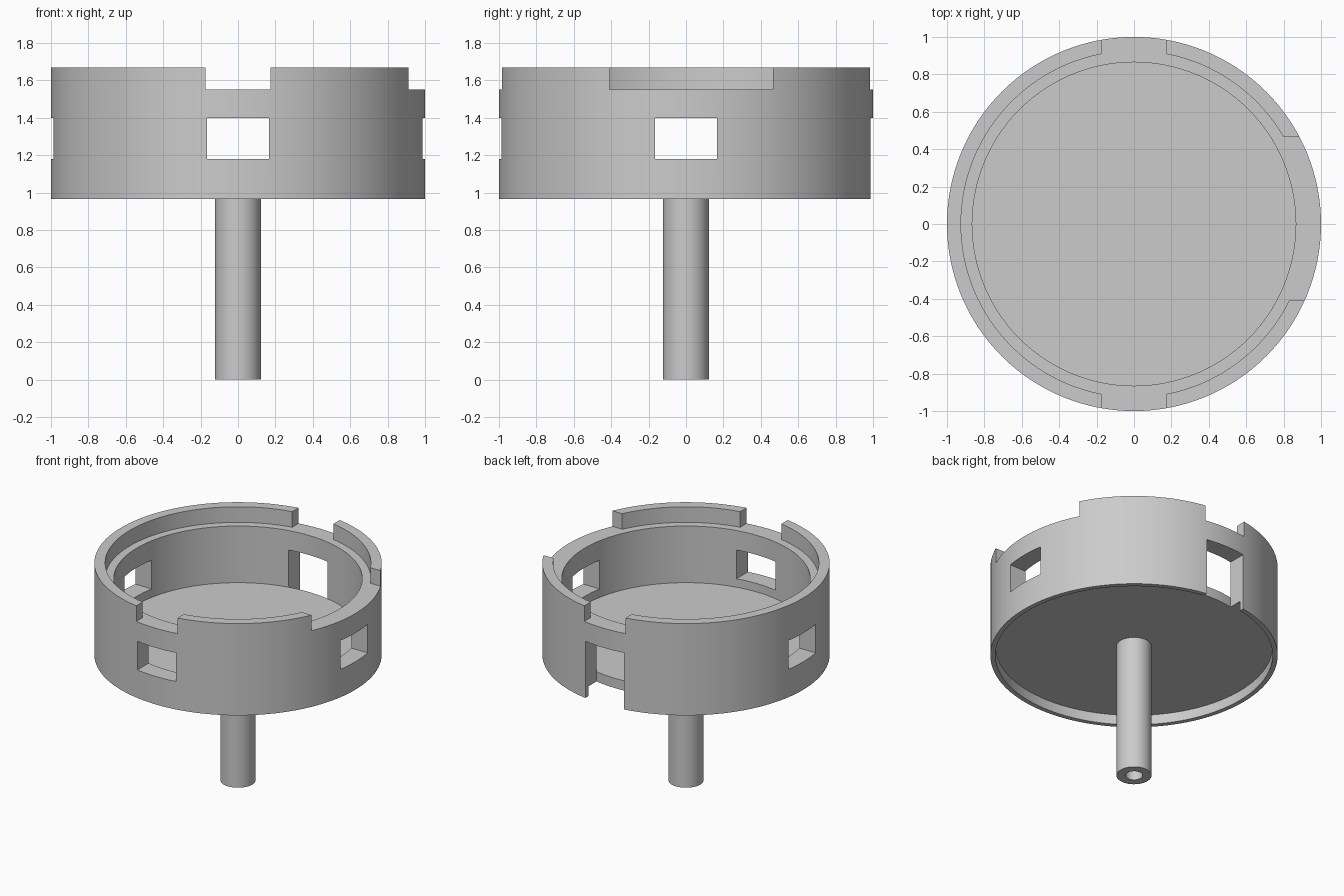
import bpy, bmesh, math

if "Cube" in bpy.data.objects:
    bpy.data.objects.remove(bpy.data.objects["Cube"])

SEGS = 128


def new_object(name, bm):
    bmesh.ops.recalc_face_normals(bm, faces=bm.faces)
    mesh = bpy.data.meshes.new(name)
    bm.to_mesh(mesh)
    bm.free()
    obj = bpy.data.objects.new(name, mesh)
    bpy.context.collection.objects.link(obj)
    return obj


def lathe(name, profile, segs=SEGS):
    """Revolve a closed (radius, z) profile around z; no point may lie on the axis."""
    bm = bmesh.new()
    rings = []
    for i in range(segs):
        a = 2 * math.pi * i / segs
        rings.append([bm.verts.new((r * math.cos(a), r * math.sin(a), z)) for r, z in profile])
    n = len(profile)
    for i in range(segs):
        a, b = rings[i], rings[(i + 1) % segs]
        for j in range(n):
            k = (j + 1) % n
            bm.faces.new((a[j], b[j], b[k], a[k]))
    return new_object(name, bm)


def box(name, lo, hi):
    bm = bmesh.new()
    bmesh.ops.create_cube(bm, size=1)
    for v in bm.verts:
        v.co = [hi[i] if v.co[i] > 0 else lo[i] for i in range(3)]
    return new_object(name, bm)


def activate(obj):
    bpy.ops.object.select_all(action='DESELECT')
    obj.select_set(True)
    bpy.context.view_layer.objects.active = obj


def cut(obj, lo, hi):
    cutter = box("cutter", lo, hi)
    cutter.hide_render = True
    mod = obj.modifiers.new("cut", 'BOOLEAN')
    mod.operation, mod.solver, mod.object = 'DIFFERENCE', 'EXACT', cutter
    activate(obj)
    bpy.ops.object.modifier_apply(modifier=mod.name)
    bpy.data.objects.remove(cutter)


# Cup wall with a stepped lip on top and a thin skirt below
wall = lathe("cup_wall", [(1, 0.965), (1, 1.67), (0.925, 1.67), (0.925, 1.55),
                          (0.865, 1.55), (0.865, 1.04), (0.965, 1.04), (0.965, 0.965)])

# Gaps in the lip: front and back, then the wide one on the right
cut(wall, (-0.175, -1.1, 1.55), (0.175, 1.1, 1.8))
cut(wall, (0.5, -0.41, 1.55), (1.1, 0.465, 1.8))

# Windows: both sides, front, and the back slot that is open at the bottom
cut(wall, (-1.1, -0.165, 1.18), (1.1, 0.165, 1.40))
cut(wall, (-0.165, -1.1, 1.18), (0.165, -0.5, 1.40))
cut(wall, (-0.165, 0.5, 0.9), (0.165, 1.1, 1.40))

# Floor disc
bm = bmesh.new()
bmesh.ops.create_cone(bm, cap_ends=True, segments=SEGS, radius1=0.866, radius2=0.866, depth=0.075)
bmesh.ops.translate(bm, verts=bm.verts, vec=(0, 0, 1.0775))
floor = new_object("cup_floor", bm)

# Hollow stem
stem = lathe("stem", [(0.06, 0), (0.122, 0), (0.122, 1.04), (0.06, 1.04)], 48)

for obj in (wall, floor, stem):
    activate(obj)
    bpy.ops.object.shade_smooth_by_angle(angle=math.radians(30))
